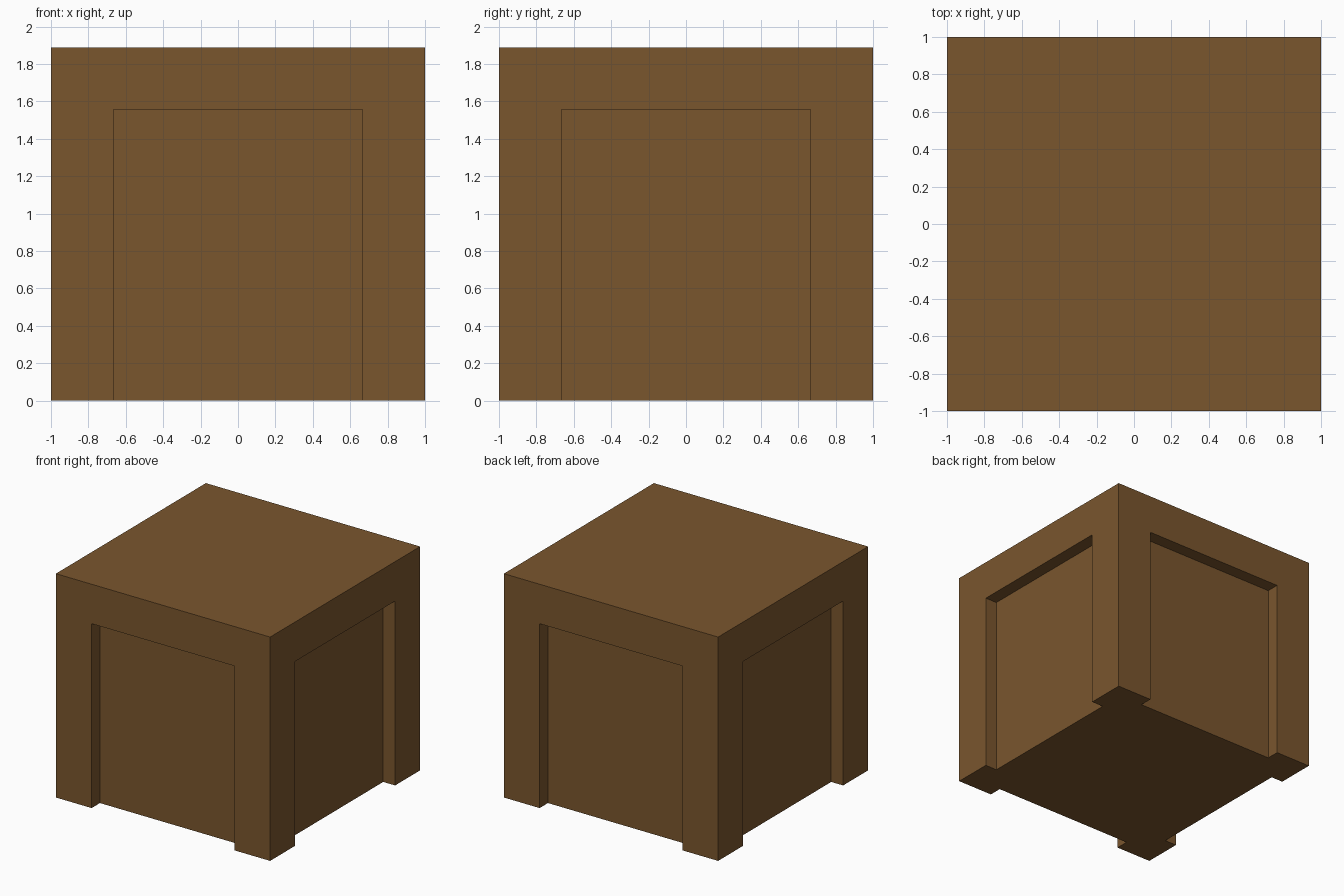
import bpy
from math import radians
from mathutils import Matrix, Vector

# Remove the default cube
default = bpy.data.objects.get("Cube")
if default:
    bpy.data.objects.remove(default, do_unlink=True)

U = 2 / 18                  # one design unit: the block is 18 wide, 17 high
HEIGHT = 17 * U
OPEN_HALF = 6 * U           # half width of each recessed panel
OPEN_TOP = 14 * U
DEPTH = U

# Wood colour
wood = bpy.data.materials.new("brown_wood")
wood.use_nodes = True
color = (0.195, 0.093, 0.027, 1)
wood.diffuse_color = color
wood.node_tree.nodes["Principled BSDF"].inputs["Base Color"].default_value = color


def box(name, low, high, turn=0):
    """Box between two corners, turned about the vertical axis."""
    low, high = Vector(low), Vector(high)
    bpy.ops.mesh.primitive_cube_add(size=1)
    ob = bpy.context.object
    ob.name = name
    place = Matrix.Translation((low + high) / 2) @ Matrix.Diagonal((*(high - low), 1))
    ob.data.transform(Matrix.Rotation(radians(turn), 4, "Z") @ place)
    ob.data.materials.append(wood)
    return ob


# Solid block forming the top, corner legs and core
table = box("table_block", (-1, -1, 0), (1, 1, HEIGHT))

# Recess one panel into each side, open at the floor
for turn in (0, 90, 180, 270):
    cutter = box("recess_cutter", (-OPEN_HALF, -1.2, -0.2),
                 (OPEN_HALF, DEPTH - 1, OPEN_TOP), turn)
    cutter.hide_render = True
    bpy.context.view_layer.objects.active = table
    cut = table.modifiers.new("recess", "BOOLEAN")
    cut.operation = "DIFFERENCE"
    cut.solver = "EXACT"
    cut.object = cutter
    bpy.ops.object.modifier_apply(modifier=cut.name)
    bpy.data.objects.remove(cutter, do_unlink=True)
